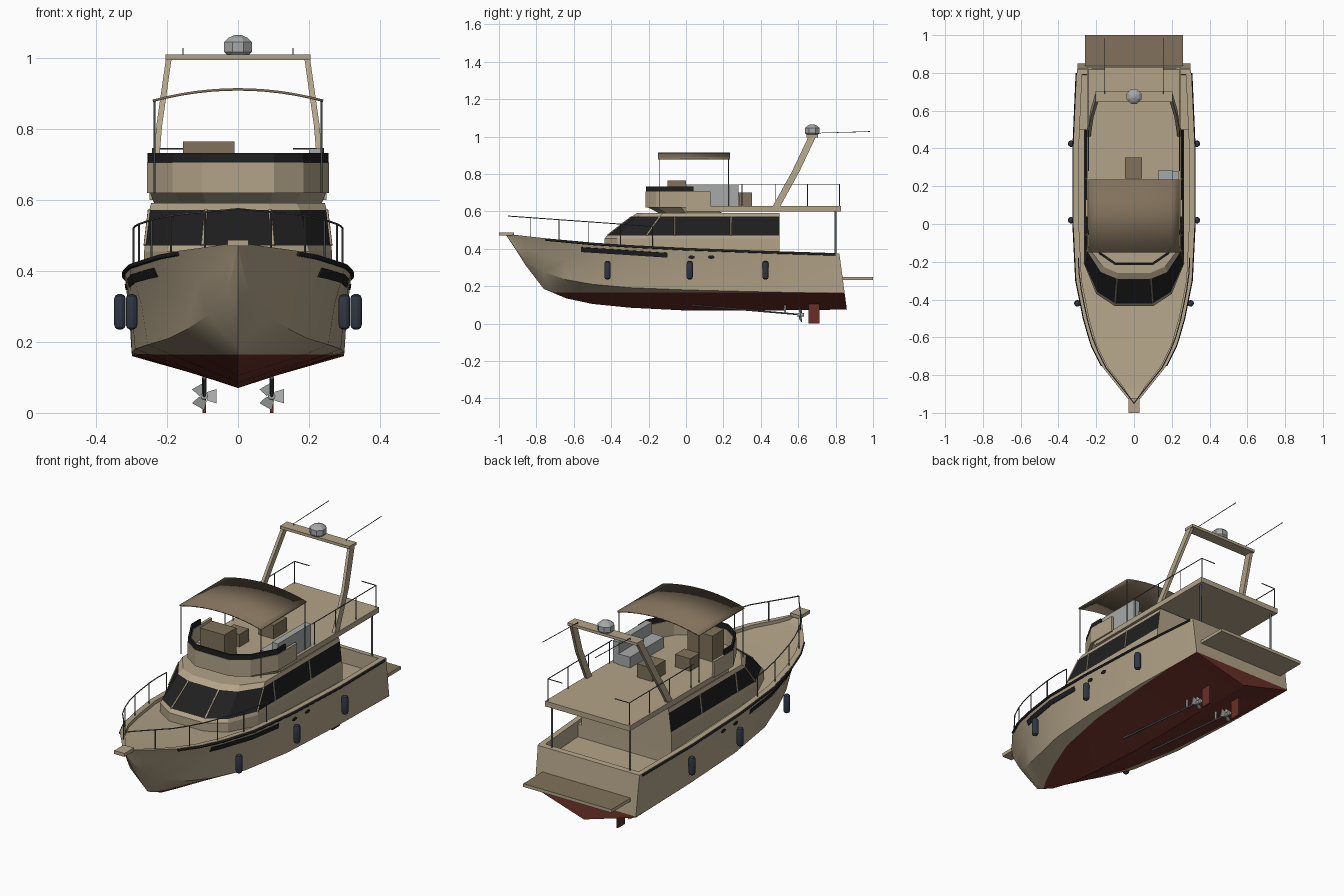
import bpy, bmesh, math
from mathutils import Vector

if "Cube" in bpy.data.objects:
    bpy.data.objects.remove(bpy.data.objects["Cube"])


def material(name, *rgb):
    m = bpy.data.materials.new(name)
    m.use_nodes = True
    m.diffuse_color = (*rgb, 1)
    m.node_tree.nodes["Principled BSDF"].inputs["Base Color"].default_value = (*rgb, 1)
    return m


CREAM = material("cream", .45, .37, .25)
TEAK = material("teak", .22, .165, .105)
BLACK = material("black glass", .014, .014, .015)
RED = material("bottom red", .14, .028, .02)
GREY = material("light grey", .38, .4, .39)
STEEL = material("steel", .1, .11, .115)
NAVY = material("fender navy", .03, .038, .058)


def finish(name, bm, mats, smooth=False):
    bmesh.ops.remove_doubles(bm, verts=bm.verts, dist=.0001)
    bmesh.ops.recalc_face_normals(bm, faces=bm.faces)
    mesh = bpy.data.meshes.new(name)
    bm.to_mesh(mesh)
    bm.free()
    ob = bpy.data.objects.new(name, mesh)
    bpy.context.collection.objects.link(ob)
    for m in mats:
        mesh.materials.append(m)
    if smooth:
        bpy.ops.object.select_all(action='DESELECT')
        ob.select_set(True)
        bpy.context.view_layer.objects.active = ob
        bpy.ops.object.shade_smooth_by_angle(angle=math.radians(28))
    return ob


def skin(rings, closed=True, cap=True):
    """Bridge a list of equal point rings into a bmesh."""
    bm = bmesh.new()
    rows = [[bm.verts.new(p) for p in ring] for ring in rings]
    n = len(rows[0])
    for a, b in zip(rows, rows[1:]):
        for i in range(n if closed else n - 1):
            j = (i + 1) % n
            bm.faces.new((a[i], a[j], b[j], b[i]))
    if cap:
        bm.faces.new(rows[0])
        bm.faces.new(rows[-1])
    return bm


def box(name, x, y, z, mat):
    rings = [[(x[0], y[0], h), (x[1], y[0], h), (x[1], y[1], h), (x[0], y[1], h)] for h in z]
    return finish(name, skin(rings), [mat])


def turned(name, centre, profile, mat, sides=8, smooth=False):
    c = Vector(centre)
    rings = [[c + Vector((r * math.cos(a), r * math.sin(a), h))
              for a in (math.tau * (i + .5) / sides for i in range(sides))] for r, h in profile]
    return finish(name, skin(rings), [mat], smooth)


def tubes(name, paths, radius, mat):
    cu = bpy.data.curves.new(name, 'CURVE')
    cu.dimensions = '3D'
    cu.bevel_depth = radius
    cu.bevel_resolution = 1
    cu.use_fill_caps = True
    for path in paths:
        sp = cu.splines.new('POLY')
        sp.points.add(len(path) - 1)
        for pt, co in zip(sp.points, path):
            pt.co = (*co, 1)
    cu.materials.append(mat)
    ob = bpy.data.objects.new(name, cu)
    bpy.context.collection.objects.link(ob)


def both(path):
    return [[(s * x, y, z) for x, y, z in path] for s in (1, -1)]


def mirrored(half, z):
    return [(-x, y, z) for x, y in reversed(half)] + [(x, y, z) for x, y in half]


def solid(ob, t):
    mod = ob.modifiers.new("thickness", 'SOLIDIFY')
    mod.thickness = t
    mod.offset = 0


# Hull stations: y, sheer x, sheer z, chine x, chine z, keel z
STATIONS = [(-.96, 0, .48, 0, .475, .47), (-.91, .045, .474, .015, .4, .395),
            (-.86, .085, .468, .035, .34, .315), (-.76, .165, .457, .085, .275, .185),
            (-.64, .225, .446, .145, .235, .135), (-.5, .265, .433, .195, .21, .105),
            (-.3, .305, .42, .255, .192, .085), (0, .32, .405, .29, .18, .07),
            (.4, .32, .39, .3, .17, .07), (.86, .3, .375, .298, .16, .075)]


def station(y):
    for a, b in zip(STATIONS, STATIONS[1:]):
        if y <= b[0]:
            t = (y - a[0]) / (b[0] - a[0])
            return [p + (q - p) * t for p, q in zip(a, b)]


def hull_x(y, z):
    _, sx, sz, cx, cz, _ = station(y)
    t = (z - cz) / (sz - cz)
    return cx + (sx - cx) * (t * .7 if t < .5 else .35 + (t - .5) * 1.3)


def hull_ring(y, depth):
    _, sx, sz, cx, cz, kz = station(y)
    inner = sx - min(.028, sx * .4)
    half = [(cx, cz), (cx + (sx - cx) * .35, (cz + sz) / 2), (sx, sz), (inner, sz), (inner, sz - depth)]
    loop = [(0, kz)] + half + [(0, sz - depth)] + [(-x, z) for x, z in reversed(half)]
    rake = .04 if y > .85 else 0
    return [(x, y - rake * (z - kz) / .3, z) for x, z in loop]


# Hull with raised foredeck and sunken cockpit
cuts = [(s[0], .018 if s[0] > -.95 else 0) for s in STATIONS[:-1]]
cuts += [(.5, .018), (.501, .085), (.79, .08), (.791, 0), (.86, 0)]
bm = skin([hull_ring(*c) for c in cuts])
bmesh.ops.bisect_plane(bm, geom=bm.verts[:] + bm.edges[:] + bm.faces[:],
                       plane_co=(0, 0, .165), plane_no=(0, 0, 1))
for f in bm.faces:
    f.material_index = int(f.calc_center_median().z < .165)
finish("hull", bm, [CREAM, RED], True)

# Rub rails, hull windows and portholes
sheer = [(station(y)[1], y, station(y)[2] - .008) for y in [-.75 + i * .05 for i in range(32)]]
tubes("rub_rail", both(sheer), .0065, BLACK)
for s, side in ((1, "left"), (-1, "right")):
    rows = []
    for i in range(17):
        y, z = -.56 + i * .46 / 16, .396 - i * .03 / 16
        rows.append([(s * (hull_x(y, h) + .003), y, h) for h in (z - .013, z, z + .012)])
    solid(finish(side + "_hull_window", skin(rows, False, False), [BLACK]), .004)
    for y0, name in ((.03, "_front_porthole"), (.135, "_rear_porthole")):
        disc = bmesh.new()
        disc.faces.new([disc.verts.new((s * (hull_x(y, z) + .003), y, z)) for y, z in
                        ((y0 + .018 * math.cos(i * math.pi / 5), .355 + .009 * math.sin(i * math.pi / 5))
                         for i in range(10))])
        solid(finish(side + name, disc, [BLACK]), .004)

# Fenders
capsule = [(.006, -.05), (.014, -.045), (.017, -.036), (.017, .036), (.014, .045), (.006, .05)]
for s in (1, -1):
    for y, x in ((-.42, .3), (.02, .333), (.425, .333)):
        turned("fender", (s * x, y, .285), capsule, NAVY, 12, True)

# Bow pulpit and swim platform
box("bow_pulpit", (-.03, .03), (-1, -.92), (.47, .488), CREAM)
platform = box("swim_platform", (-.26, .26), (.83, 1), (.233, .25), CREAM)
platform.data.materials.append(TEAK)
for p in platform.data.polygons:
    p.material_index = int(p.normal.z > .9)

# Cabin with a dark window band
base = [(.1, -.435), (.2, -.37), (.265, -.21), (.265, .5)]
sill = [(.1, -.42), (.195, -.36), (.262, -.21), (.262, .5)]
head = [(.09, -.29), (.175, -.255), (.25, -.14), (.25, .5)]
roof = [(.085, -.26), (.165, -.225), (.245, -.12), (.245, .5)]
bm = skin([mirrored(base, .29), mirrored(base, .455), mirrored(sill, .472),
           mirrored(head, .572), mirrored(roof, .592)])
bm.normal_update()
for f in bm.faces:
    c = f.calc_center_median()
    f.material_index = int(.475 < c.z < .57 and c.y < .49)
finish("cabin", bm, [CREAM, BLACK])
bars = []
for (x, y), (u, v) in [(sill[0], head[0]), (sill[2], head[2]),
                       ((.262, -.06), (.25, -.06)), ((.262, .24), (.25, .24))]:
    bars += both([(x, y, .472), (u, v, .572)])
tubes("window_mullions", bars, .0045, CREAM)

# Flybridge floor, coaming and windscreen
low = [(.09, -.14), (.16, -.1), (.235, 0), (.235, .2)]
rim = [(.1, -.21), (.18, -.155), (.25, -.03), (.25, .13)]
finish("flybridge_base", skin([mirrored(low, .588), mirrored(rim, .625)]), [CREAM])
box("flybridge_deck", (-.25, .25), (0, .83), (.6, .628), CREAM)
solid(finish("flybridge_coaming", skin([mirrored(rim, .62), mirrored(rim, .706)], False, False), [CREAM]), .014)
glass = rim[:3] + [(.25, .04)]
solid(finish("flybridge_windscreen", skin([mirrored(glass, .706), mirrored(glass, .733)], False, False),
             [BLACK]), .009)

# Flybridge furniture
box("helm_console", (-.155, -.01), (-.1, 0), (.62, .765), TEAK)
box("helm_seat", (-.13, -.04), (.07, .15), (.62, .695), TEAK)
box("table", (-.048, .042), (.24, .352), (.62, .7), TEAK)
box("settee_seat", (.13, .205), (0, .285), (.62, .685), GREY)
box("settee_back", (.2, .235), (0, .28), (.62, .745), GREY)

# Canopy on four poles
rows = [[(x, y, .912 - .032 * (x / .24) ** 2) for x in [-.24 + i * .04 for i in range(13)]]
        for y in (-.15, .235)]
solid(finish("canopy", skin(rows, False, False), [TEAK], True), .007)
tubes("canopy_poles", both([(.236, -.143, .62), (.236, -.143, .882)])
      + both([(.236, .227, .62), (.236, .227, .882)]), .0028, STEEL)

# Radar arch, dome and aerials
for s in (1, -1):
    legs = [[(s * (x + dx), y + dy, z) for dx, dy in ((-.008, -.02), (.008, -.02), (.008, .02), (-.008, .02))]
            for x, y, z in ((.238, .48, .62), (.222, .585, .81), (.195, .675, 1))]
    finish("arch_leg", skin(legs), [CREAM])
box("arch_beam", (-.205, .205), (.645, .705), (.995, 1.01), CREAM)
turned("radar_dome", (0, .675, 1.01), [(.034, 0), (.042, .008), (.042, .036), (.028, .048), (.01, .055)], GREY)
tubes("aerials", both([(.155, .69, 1.005), (.155, .69, 1.018), (.155, .985, 1.027)]), .002, STEEL)

# Deck rails and overhang posts
rails = both([(.24, .28, .745), (.24, .82, .745), (.155, .82, .745)])
for y in (.3, .48, .65, .82):
    rails += both([(.24, y, .62), (.24, y, .745)])
tubes("flybridge_rails", rails, .0025, STEEL)
tubes("overhang_posts", both([(.23, .8, .29), (.23, .8, .605)]), .006, STEEL)


def rail_point(y):
    return (max(station(y)[1] - .016, 0), y, .575 - .055 * (y + .95) / .77)


top = [rail_point(y) for y in (-.95, -.91, -.83, -.76, -.68, -.6, -.52, -.43, -.35, -.26, -.18)]
paths = both(top)
for x, y, z in top[2::2]:
    paths += both([(x, y, station(y)[2] - .01), (x, y, z)])
paths += both([top[-1], (top[-1][0], -.18, .4)])
tubes("bow_rail", paths, .0028, STEEL)

# Shafts, struts, propellers and rudders
tubes("propeller_shafts", both([(.095, .03, .098), (.095, .625, .047)]), .005, STEEL)
tubes("shaft_struts", both([(.095, .53, .1), (.095, .53, .053)]), .006, GREY)
for s in (1, -1):
    tubes("propeller_hub", [[(s * .095, .595, .048), (s * .095, .63, .047)]], .011, GREY)
    for k in range(3):
        a = k * math.tau / 3
        out, along = Vector((math.cos(a), 0, math.sin(a))), Vector((-math.sin(a), .35, math.cos(a)))
        mid = Vector((s * .095, .612, .047)) + out * .022
        rings = [[mid + out * u + along * v + Vector((0, h, 0))
                  for u, v in ((-.014, -.012), (.012, -.02), (.012, .02), (-.014, .012))] for h in (-.002, .002)]
        finish("propeller_blade", skin(rings), [GREY])
    box("rudder", (s * .095 - .005, s * .095 + .005), (.655, .715), (0, .11), RED)
